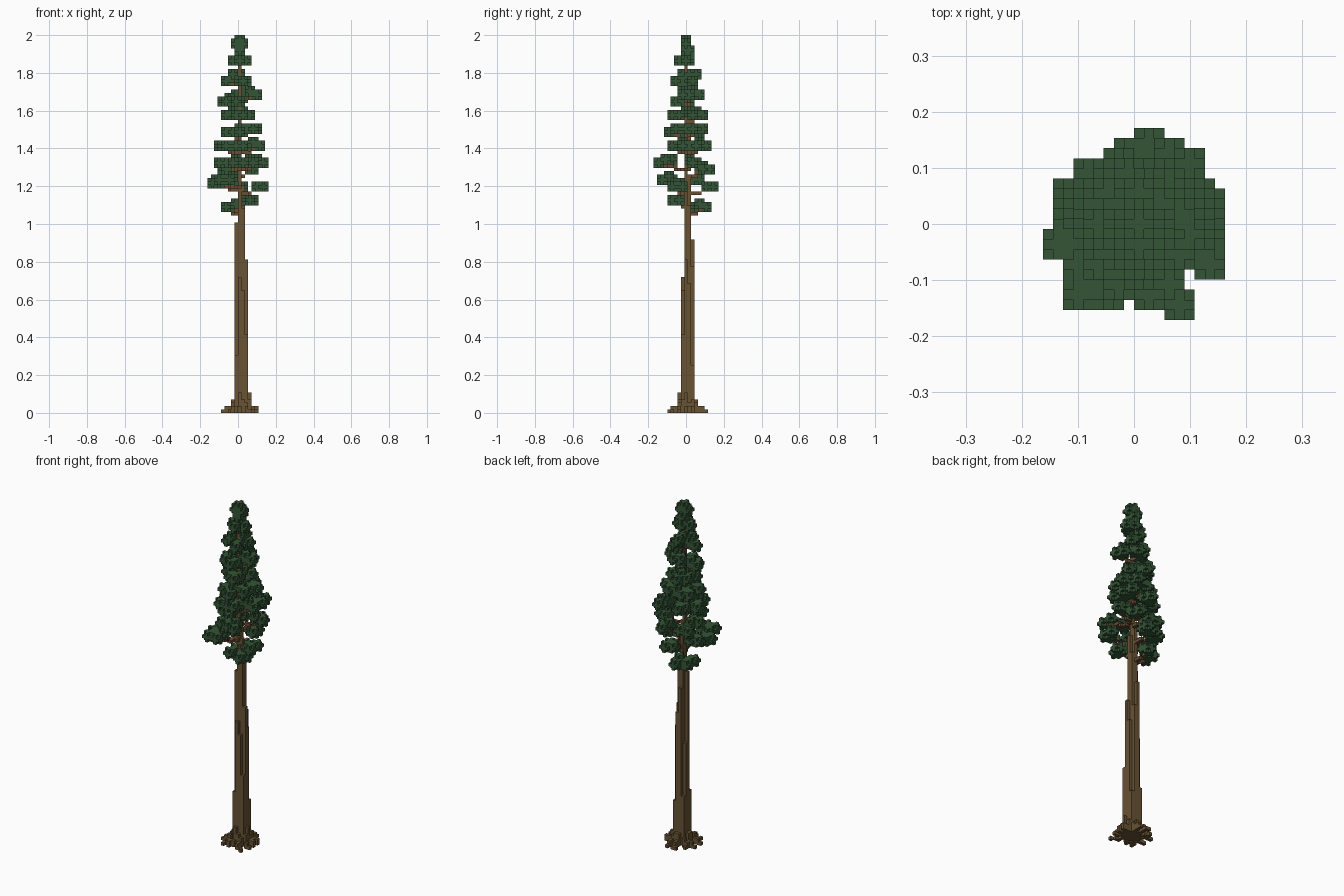
import bpy
import bmesh
import math
import random
from itertools import product

random.seed(4)
V = 2 / 111  # cube size

if "Cube" in bpy.data.objects:
    bpy.data.objects.remove(bpy.data.objects["Cube"])


def material(name, color):
    mat = bpy.data.materials.new(name)
    mat.use_nodes = True
    mat.diffuse_color = (*color, 1)
    mat.node_tree.nodes["Principled BSDF"].inputs["Base Color"].default_value = (*color, 1)
    return mat


bark = material("bark brown", (0.138, 0.086, 0.034))
wood = material("branch brown", (0.150, 0.075, 0.034))
green = material("needle green", (0.034, 0.091, 0.037))

AXES = [(s if a == 0 else 0, s if a == 1 else 0, s if a == 2 else 0)
        for a in range(3) for s in (1, -1)]


def corners(cell, d):
    """Four corners of the cell face looking along d, wound outward."""
    a = [abs(n) for n in d].index(1)
    b, c = (a + 1) % 3, (a + 2) % 3
    ring = [(0, 0), (1, 0), (1, 1), (0, 1)]
    for u, w in ring if d[a] > 0 else reversed(ring):
        p = list(cell)
        p[a] += d[a] > 0
        p[b] += u
        p[c] += w
        yield tuple(p)


def voxel_object(name, cells, mat, solid, merge=False):
    """Mesh of the cube faces that are not hidden by another cube."""
    bm = bmesh.new()
    verts = {}
    for cell in sorted(cells):
        for d in AXES:
            if tuple(p + q for p, q in zip(cell, d)) in solid:
                continue
            face = []
            for p in corners(cell, d):
                if p not in verts:
                    verts[p] = bm.verts.new((p[0] * V, (p[1] - 0.5) * V, p[2] * V))
                face.append(verts[p])
            bm.faces.new(face)
    if merge:
        bmesh.ops.dissolve_limit(bm, angle_limit=0.01, verts=bm.verts, edges=bm.edges)
    mesh = bpy.data.meshes.new(name)
    bm.to_mesh(mesh)
    bm.free()
    mesh.materials.append(mat)
    obj = bpy.data.objects.new(name, mesh)
    bpy.context.collection.objects.link(obj)


def ball(x, y, z):
    """Three-wide block without its eight corners."""
    return {(x + a, y + b, z + c) for a, b, c in product((-1, 0, 1), repeat=3)
            if abs(a) + abs(b) + abs(c) < 3}


def line(start, end):
    n = max(abs(q - p) for p, q in zip(start, end)) or 1
    return {tuple(round(p + (q - p) * t / n) for p, q in zip(start, end))
            for t in range(n + 1)}


# Trunk: upright columns of uneven height, thin leader at the top
trunk = set()


def column(x, y, top):
    trunk.update((x, y, k) for k in range(round(top / V)))


sides = {-1: {-1: 0.3, 0: 0.79, 1: 0.6, 2: 0.28},
         0: {-1: 0.72, 0: 1.95, 1: 1.26, 2: 0.92},
         1: {-1: 0.65, 0: 1.2, 1: 1.1, 2: 0.78},
         2: {-1: 0.42, 0: 0.81, 1: 0.68, 2: 0.26}}
for x, row in sides.items():
    for y, top in row.items():
        column(x, y, top)
column(-1, 0, 1.01)

# Roots: crooked stepped lines spreading over the ground
roots = set()
for n in range(11):
    angle = math.tau * n / 11
    reach = random.choice((5, 6, 6.4))
    r = 2.0
    while r <= reach:
        x = round(0.5 + r * math.cos(angle))
        y = round(0.5 + r * math.sin(angle))
        height = 4 if r < 2.6 else 3 if r < 3.2 else 2 if r < 4.6 else 1
        roots.update((x, y, k) for k in range(height))
        r += 0.5
        angle += random.uniform(-0.06, 0.06)
column(3, 0, 0.107)
column(0, -2, 0.107)
roots -= trunk

# Branch tips by level: (x, y) of each needle tuft, in cubes
tiers = {
    60: [(-4, 4), (-1, 6)],
    62: [(3, -4)],
    66: [(7, -4), (1, 8)],
    67: [(-8, -2)],
    68: [(-6, -7), (-7, 3), (-3, -7)],
    71: [(3, 7), (-5, 5)],
    73: [(7, 2), (4, -8), (-6, 1), (-2, -6)],
    78: [(6, 3), (5, 6), (-6, 2), (-2, 6), (-4, -4), (1, -4), (6, -1)],
    82: [(-4, 3), (0, -5), (-4, -2)],
    83: [(5, 2), (2, 5), (4, -3)],
    87: [(-4, 0), (3, 2), (1, -4), (-1, 5)],
    91: [(-5, 1), (-1, -3)],
    93: [(5, -1), (1, 4)],
    97: [(-4, 0), (1, -3), (2, 2)],
    99: [(0, 3), (-2, -1)],
    103: [(-2, 0), (2, 0), (0, -2), (0, 1)],
    106: [(0, 0), (0, 1)],
    108: [(-1, 0), (1, 0)],
    109: [(0, 0)],
}
needles, branches = set(), set()
for z, tips in tiers.items():
    for x, y in tips:
        needles |= ball(x, y, z)
        dist = math.hypot(x, y)
        if dist < 2.5:
            continue
        branches |= line((0, 0, z - 2), (x, y, z - 1 if dist > 5 else z))
        # Fuller tuft: a ball toward the trunk and one to the side
        ux, uy = x / dist, y / dist
        side = random.choice((-1, 1))
        needles |= ball(round(x - 2 * ux), round(y - 2 * uy), z + random.choice((0, 1)))
        if dist > 4:
            needles |= ball(round(x - 1.6 * ux - side * 2 * uy),
                            round(y - 1.6 * uy + side * 2 * ux), z)

needles -= trunk
branches -= trunk | needles
solid = trunk | roots | branches | needles

voxel_object("trunk", trunk, bark, solid, merge=True)
voxel_object("roots", roots, bark, solid)
voxel_object("branches", branches, wood, solid)
voxel_object("foliage", needles, green, solid)
